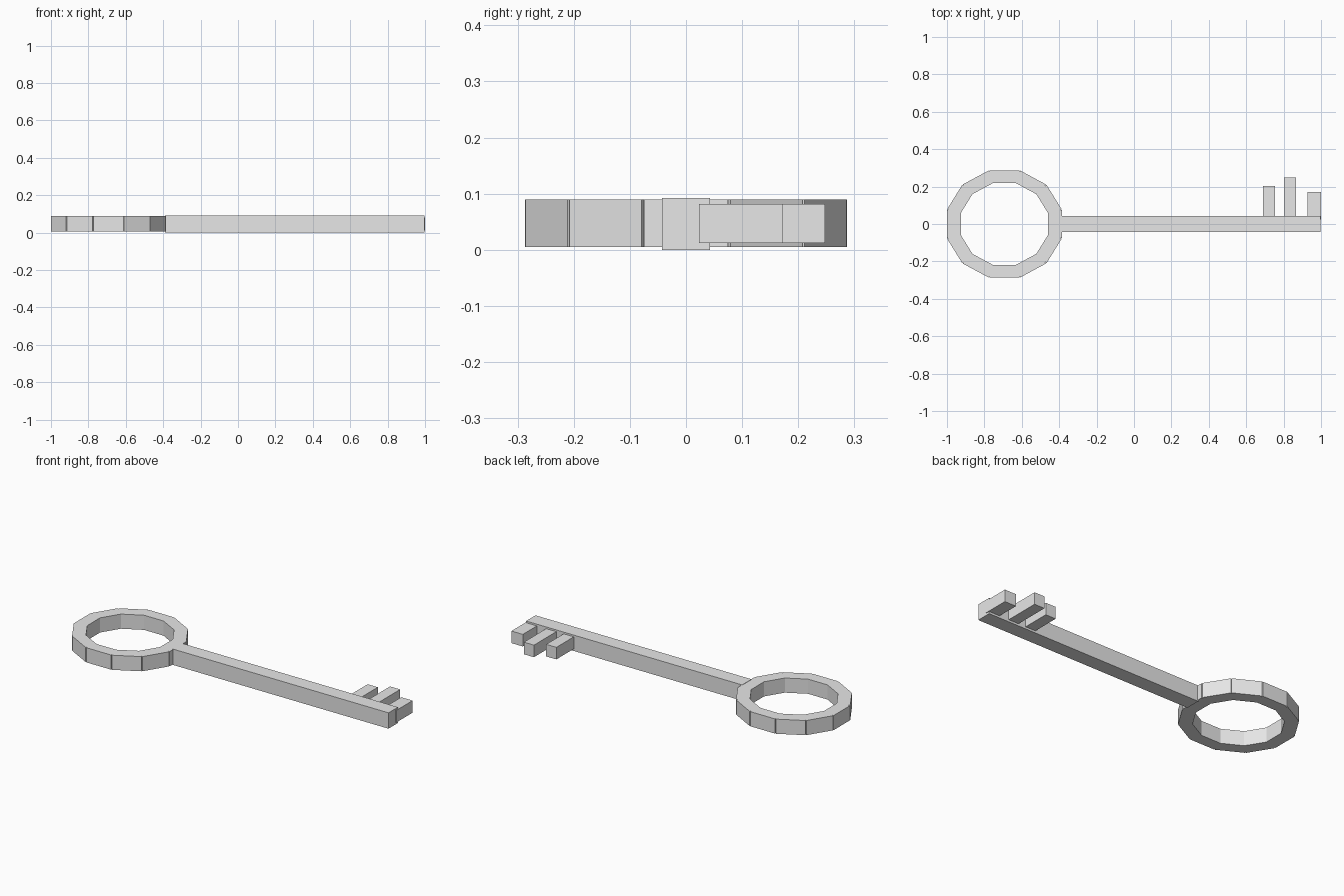
import bpy
import math
from mathutils import Matrix

cube = bpy.data.objects.get("Cube")
if cube:
    bpy.data.objects.remove(cube, do_unlink=True)

grey = bpy.data.materials.new("plain grey")
grey.use_nodes = True
grey.diffuse_color = (0.8, 0.8, 0.8, 1)
grey.node_tree.nodes["Principled BSDF"].inputs["Base Color"].default_value = (0.8, 0.8, 0.8, 1)


def box(name, low, high, move=Matrix()):
    """Box between two corners, with an optional transform baked into the mesh."""
    bpy.ops.mesh.primitive_cube_add(size=1)
    ob = bpy.context.object
    ob.name = name
    size = [h - l for l, h in zip(low, high)]
    centre = [(h + l) / 2 for l, h in zip(low, high)]
    ob.data.transform(move @ Matrix.Translation(centre) @ Matrix.Diagonal((*size, 1)))
    ob.data.materials.append(grey)
    return ob


# Bow: twelve straight blocks in a slightly stretched ring
SEGMENTS = 12
RADIUS, THICKNESS, LENGTH = 0.287, 0.069, 0.149
place = Matrix.Translation((-0.693, 0, 0)) @ Matrix.Diagonal((1.07, 1, 1, 1))
for i in range(SEGMENTS):
    turn = Matrix.Rotation(math.tau * i / SEGMENTS, 4, "Z")
    box(f"bow_segment_{i + 1}",
        (RADIUS - THICKNESS, -LENGTH / 2, 0.005),
        (RADIUS, LENGTH / 2, 0.09), place @ turn)

# Shaft
box("shaft", (-0.39, -0.043, 0), (0.996, 0.043, 0.092))

# Teeth: left edge, right edge and reach of each
for name, x0, x1, reach in (("inner_tooth", 0.69, 0.755, 0.203),
                            ("middle_tooth", 0.802, 0.867, 0.248),
                            ("end_tooth", 0.927, 1.0, 0.172)):
    box(name, (x0, 0.023, 0.012), (x1, reach, 0.082))
